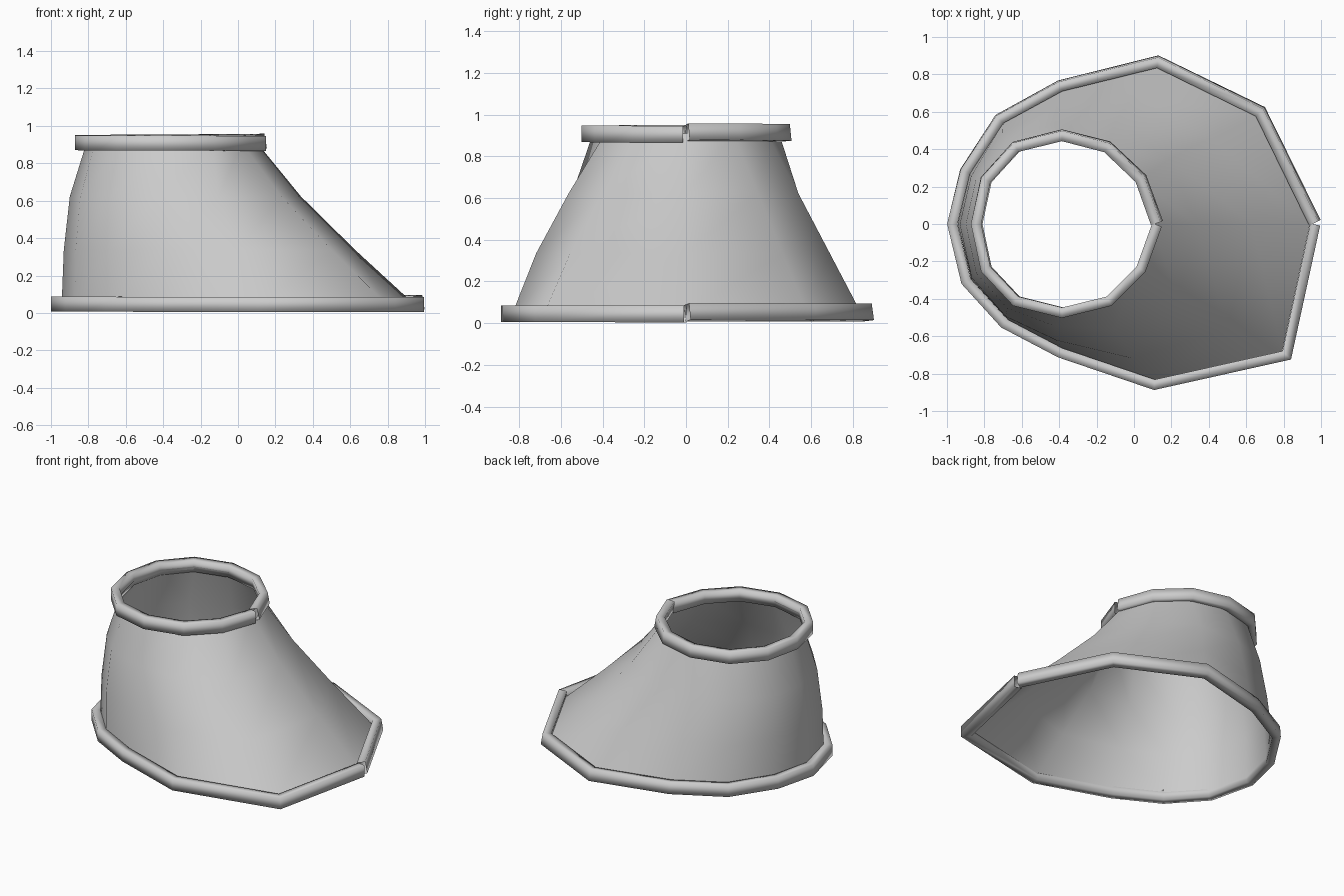
import bpy, bmesh
from math import sin, cos, radians
from mathutils import Vector

if "Cube" in bpy.data.objects:
    bpy.data.objects.remove(bpy.data.objects["Cube"])

# Centre lines of the two rims, listed counter-clockwise from the seam at +x
BOTTOM = [(0.955, 0), (0.665, 0.59), (0.125, 0.853), (-0.39, 0.725), (-0.71, 0.55), (-0.89, 0.275),
          (-0.957, 0), (-0.885, -0.30), (-0.685, -0.52), (-0.39, -0.675), (0.11, -0.845), (0.805, -0.69)]
TOP = [(0.11, 0), (0.025, 0.235), (-0.15, 0.40), (-0.385, 0.46), (-0.625, 0.40), (-0.78, 0.23),
       (-0.83, 0), (-0.78, -0.235), (-0.625, -0.40), (-0.385, -0.46), (-0.14, -0.40), (0.025, -0.235)]
Z0, Z1 = 0.048, 0.91


def finish(name, bm):
    bmesh.ops.recalc_face_normals(bm, faces=bm.faces)
    for f in bm.faces:
        f.smooth = True
    me = bpy.data.meshes.new(name)
    bm.to_mesh(me)
    bm.free()
    ob = bpy.data.objects.new(name, me)
    bpy.context.collection.objects.link(ob)
    return ob


def bridge(bm, a, b):
    n = len(a)
    for i in range(n):
        j = (i + 1) % n
        bm.faces.new((a[i], a[j], b[j], b[i]))


# Rim: flat rectangular tube swept round the path, mitred corners,
# butt-ended seam, with a slight roll and rise towards the seam's back end
def rim(name, pts, z, half_w=0.027, half_h=0.040, shift=0.014):
    path = [Vector(p) for p in pts] + [Vector(pts[0])]
    bm = bmesh.new()
    rings = []
    for i, p in enumerate(path):
        d_in = (p - path[i - 1]).normalized() if i > 0 else None
        d_out = (path[i + 1] - p).normalized() if i < len(path) - 1 else None
        d_in, d_out = d_in or d_out, d_out or d_in
        t = (d_in + d_out).normalized()
        out = Vector((t.y, -t.x)) / t.dot(d_in)
        roll = radians(11) * max(0, 1 - i / 6)
        rise = 0.004 * (1 - i / 6)
        ring = []
        for s, h in ((1, 1), (-1, 1), (-1, -1), (1, -1)):
            u, v = s * half_w, h * half_h
            q = p + out * (shift + u * cos(roll) - v * sin(roll))
            ring.append(bm.verts.new((q.x, q.y, z + rise + u * sin(roll) + v * cos(roll))))
        rings.append(ring)
    for a, b in zip(rings, rings[1:]):
        bridge(bm, a, b)
    return finish(name, bm)


rim("bottom_rim", BOTTOM, Z0)
rim("top_rim", TOP, Z1)

# Skirt: single thin wall between the rims, bulging slightly to -x and -y
bm = bmesh.new()
rows = []
for k, (lean, belly) in enumerate(((0, 0), (-0.033, 1.05), (-0.045, 1.05), (0, 0))):
    t = k / 3
    row = []
    for b, c in zip(BOTTOM, TOP):
        x = b[0] * 0.985 * (1 - t) + (c[0] * 0.97 - 0.005) * t + lean
        y = b[1] * 0.985 * (1 - t) + c[1] * 0.97 * t
        if belly and y < 0:
            y *= belly
        row.append(bm.verts.new((x, y, Z0 + (Z1 - Z0) * t)))
    rows.append(row)
for a, b in zip(rows, rows[1:]):
    bridge(bm, a, b)
finish("skirt", bm)
